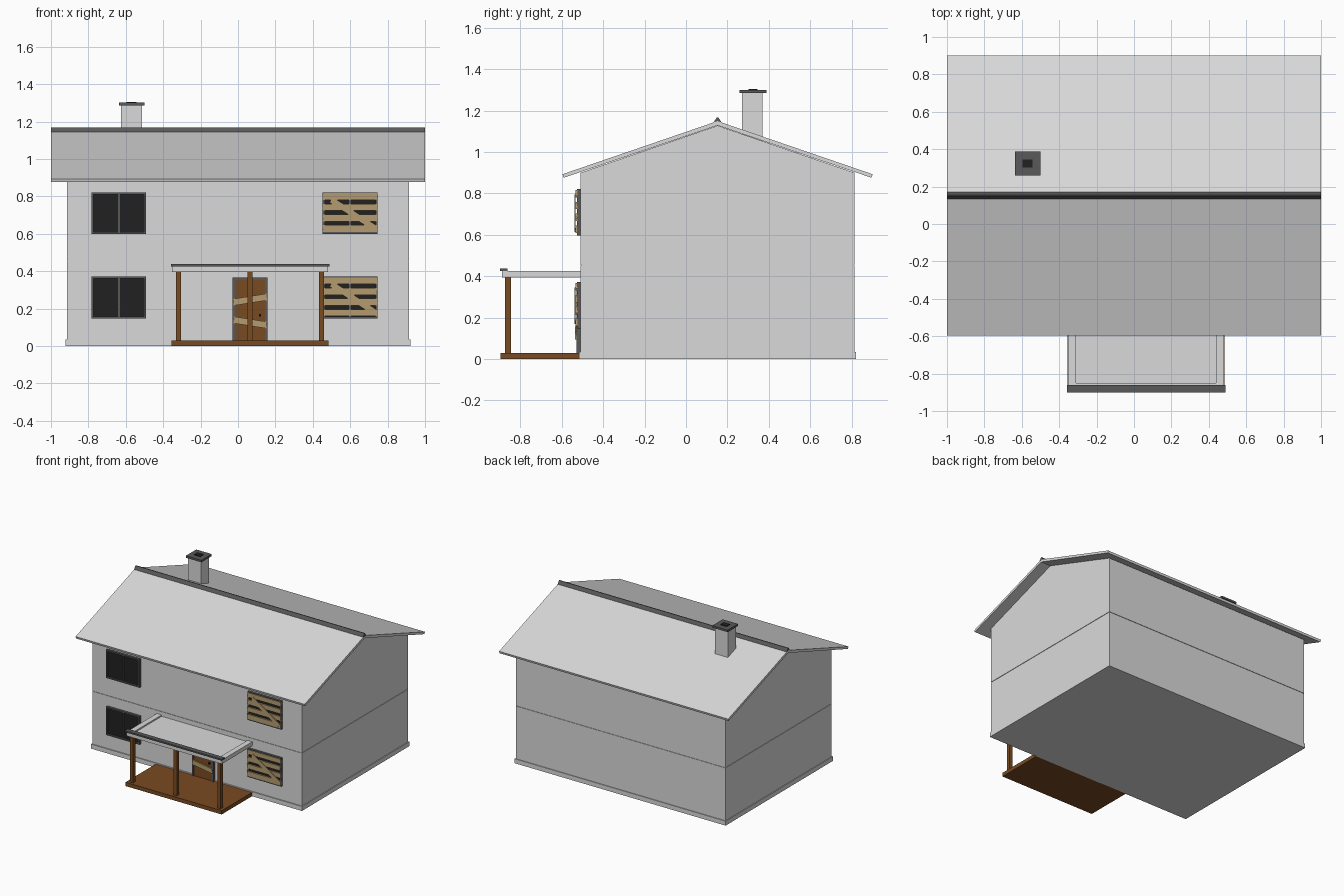
import bpy, math, random
from mathutils import Vector, Matrix

if "Cube" in bpy.data.objects:
    bpy.data.objects.remove(bpy.data.objects["Cube"])

random.seed(4)


def material(name, rgb):
    m = bpy.data.materials.new(name)
    m.diffuse_color = (*rgb, 1)
    m.use_nodes = True
    m.node_tree.nodes["Principled BSDF"].inputs["Base Color"].default_value = m.diffuse_color
    return m


WALL = material("light grey", (0.70, 0.70, 0.70))
TRIM = material("dark grey", (0.10, 0.10, 0.10))
GLASS = material("near black", (0.015, 0.015, 0.015))
WOOD = material("brown wood", (0.19, 0.07, 0.016))
PLANK = material("pale plank", (0.46, 0.33, 0.16))


def mesh(name, verts, faces, mat):
    me = bpy.data.meshes.new(name)
    me.from_pydata(verts, [], faces)
    me.materials.append(mat)
    ob = bpy.data.objects.new(name, me)
    bpy.context.collection.objects.link(ob)
    return ob


def prism(name, profile, depth, mat, place=lambda a, b, d: (d, a, b)):
    """Extrude a closed outline between two depths; place maps to x, y, z."""
    n = len(profile)
    verts = [place(a, b, d) for d in depth for a, b in profile]
    faces = [tuple(reversed(range(n))), tuple(range(n, 2 * n))]
    faces += [(i, (i + 1) % n, n + (i + 1) % n, n + i) for i in range(n)]
    ob = mesh(name, verts, faces, mat)
    import bmesh
    bm = bmesh.new()
    bm.from_mesh(ob.data)
    bmesh.ops.recalc_face_normals(bm, faces=bm.faces)
    bm.to_mesh(ob.data)
    bm.free()
    return ob


def box(name, x, y, z, mat):
    return prism(name, [(y[0], z[0]), (y[1], z[0]), (y[1], z[1]), (y[0], z[1])], x, mat)


def plank(name, cx, cz, length, width, angle, y, mat=PLANK):
    """Upright board with splintered ends, facing the front."""
    def end(side):
        return [(side * (length / 2 - random.uniform(0, 0.008)), side * width * t)
                for t in (-0.5, -0.2, 0.15, 0.5)]
    rot = Matrix.Rotation(angle, 2)
    pts = [rot @ Vector(p) for p in end(1) + end(-1)]
    return prism(name, [(cx + p.x, cz + p.y) for p in pts], y, mat,
                 lambda a, b, d: (a, d, b))


# Storeys, with a narrow seam between them, and the foundation skirt
FRONT, BACK, RIDGE = -0.51, 0.815, 0.1525
box("lower_storey", (-0.915, 0.915), (FRONT, BACK), (0, 0.451), WALL)
box("storey_seam", (-0.911, 0.911), (FRONT + 0.004, BACK - 0.004), (0.45, 0.456), WALL)
box("upper_storey", (-0.915, 0.915), (FRONT, BACK), (0.455, 0.9), WALL)
box("foundation_skirt", (-0.921, 0.921), (-0.518, 0.821), (0, 0.035), WALL)

# Gable and pitched roof
prism("gable", [(FRONT, 0.9), (BACK, 0.9), (RIDGE, 1.128)], (-0.915, 0.915), WALL)
prism("roof", [(-0.597, 0.893), (-0.592, 0.876), (RIDGE, 1.129), (0.897, 0.876),
               (0.902, 0.893), (RIDGE, 1.150)], (-1, 1), WALL)
prism("ridge_cap", [(RIDGE - 0.021, 1.141), (RIDGE + 0.021, 1.141),
                    (RIDGE + 0.003, 1.168), (RIDGE - 0.003, 1.168)], (-1, 1), TRIM)

# Chimney
box("chimney", (-0.625, -0.512), (0.27, 0.37), (1.0, 1.285), WALL)
box("chimney_cap", (-0.636, -0.501), (0.259, 0.388), (1.285, 1.301), TRIM)
box("chimney_flue", (-0.596, -0.542), (0.303, 0.346), (1.30, 1.306), GLASS)


def frame(name, x, z, t, y, sill=True):
    """Bars around an opening."""
    box(name + "_left", (x[0], x[0] + t), y, z, TRIM)
    box(name + "_right", (x[1] - t, x[1]), y, z, TRIM)
    box(name + "_top", (x[0] + t, x[1] - t), y, (z[1] - t, z[1]), TRIM)
    if sill:
        box(name + "_sill", (x[0] + t, x[1] - t), y, (z[0], z[0] + t), TRIM)


# Windows: plain on the left, boarded up on the right
for floor, z0 in (("lower", 0.15), ("upper", 0.60)):
    for side, x0 in (("left", -0.783), ("right", 0.453)):
        name = f"{floor}_{side}_window"
        x, z = (x0, x0 + 0.292), (z0 - 0.002, z0 + 0.222)
        frame(name + "_frame", x, z, 0.011, (-0.528, FRONT))
        box(name + "_glass", (x[0] + 0.01, x[1] - 0.01), (-0.518, FRONT),
            (z[0] + 0.01, z[1] - 0.01), GLASS)
        mid = sum(x) / 2
        box(name + "_mullion", (mid - 0.005, mid + 0.005), (-0.526, FRONT),
            (z[0] + 0.01, z[1] - 0.01), TRIM)
        if side == "right":
            for i in range(4):
                plank(f"{name}_plank_{i + 1}", mid, z0 + 0.028 + 0.057 * i,
                      0.298, 0.036, 0, (-0.534, -0.524))
            plank(name + "_diagonal_plank", mid + 0.015, z0 + 0.107, 0.29, 0.033,
                  math.radians(-33), (-0.539, -0.533))

# Front door, boarded twice
frame("door_frame", (-0.03, 0.158), (0.03, 0.366), 0.013, (-0.53, FRONT), False)
box("door", (-0.018, 0.146), (-0.523, FRONT), (0.03, 0.354), WOOD)
for i, z in enumerate((0.126, 0.248)):
    plank(f"door_plank_{i + 1}", 0.064, z, 0.185, 0.036,
          math.radians(-9 if i == 0 else 9), (-0.537, -0.527))
box("door_knob", (0.111, 0.124), (-0.534, -0.52), (0.158, 0.171), GLASS)

# Porch deck and posts
box("porch_deck", (-0.355, 0.485), (-0.896, -0.515), (0, 0.03), WOOD)
for i, x in enumerate((-0.318, 0.064, 0.447)):
    box(f"porch_post_{i + 1}", (x - 0.014, x + 0.014), (-0.875, -0.847), (0.03, 0.397), WOOD)

# Porch roof: recessed panel, raised rim, dark front trim
box("porch_roof_panel", (-0.31, 0.44), (-0.86, FRONT), (0.397, 0.415), WALL)
for side, x in (("left", (-0.352, -0.309)), ("right", (0.439, 0.482))):
    box(f"porch_roof_{side}_rim", x, (-0.89, FRONT), (0.395, 0.426), WALL)
box("porch_roof_front_rim", (-0.309, 0.439), (-0.89, -0.85), (0.395, 0.426), WALL)
box("porch_front_trim", (-0.358, 0.488), (-0.9, -0.862), (0.426, 0.438), TRIM)
